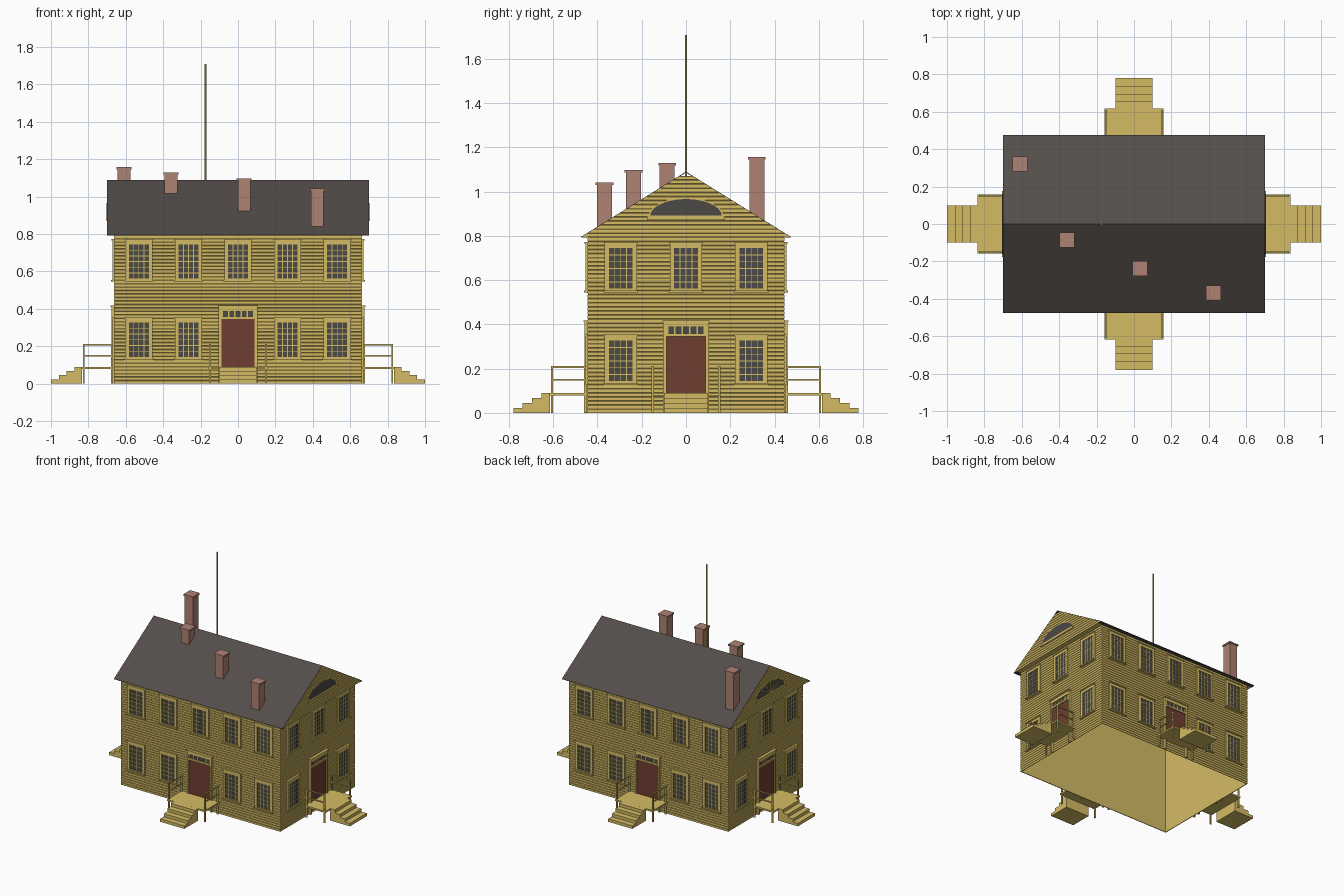
import bpy, bmesh, math
from mathutils import Matrix, Vector

cube = bpy.data.objects.get("Cube")
if cube:
    bpy.data.objects.remove(cube, do_unlink=True)


def material(name, rgb):
    m = bpy.data.materials.new(name)
    m.use_nodes = True
    m.diffuse_color = (*rgb, 1)
    m.node_tree.nodes["Principled BSDF"].inputs["Base Color"].default_value = (*rgb, 1)
    return m


yellow = material("yellow paint", (0.66, 0.50, 0.13))
slate = material("dark roof", (0.088, 0.076, 0.069))
brick = material("chimney brick", (0.42, 0.225, 0.17))
red = material("door red", (0.16, 0.047, 0.031))
glass = material("window glass", (0.07, 0.067, 0.062))


class Part:
    """Collects prisms given as (u, z) outlines extruded outward along d."""

    def __init__(self, name, mat, turn=0):
        self.name, self.mat, self.bm = name, mat, bmesh.new()
        self.rot = Matrix.Rotation(turn * math.pi / 2, 3, "Z")

    def prism(self, outline, d0, d1):
        a, b = [[self.bm.verts.new(self.rot @ Vector((u, -d, z))) for u, z in outline]
                for d in (d0, d1)]
        self.bm.faces.new(a)
        self.bm.faces.new(b[::-1])
        for i in range(len(a)):
            j = (i + 1) % len(a)
            self.bm.faces.new((a[i], b[i], b[j], a[j]))

    def box(self, u0, u1, d0, d1, z0, z1):
        self.prism([(u0, z0), (u1, z0), (u1, z1), (u0, z1)], d0, d1)

    def loft(self, rings, hollow=False):
        """Join rectangles (hx, hy, z); hollow joins the last to the first."""
        rows = [[self.bm.verts.new((sx * hx, sy * hy, z))
                 for sx, sy in ((-1, -1), (1, -1), (1, 1), (-1, 1))] for hx, hy, z in rings]
        if hollow:
            rows.append(rows[0])
        else:
            self.bm.faces.new(rows[0])
            self.bm.faces.new(rows[-1])
        for a, b in zip(rows, rows[1:]):
            for i in range(4):
                j = (i + 1) % 4
                self.bm.faces.new((a[i], a[j], b[j], b[i]))

    def finish(self):
        bmesh.ops.recalc_face_normals(self.bm, faces=self.bm.faces)
        mesh = bpy.data.meshes.new(self.name)
        self.bm.to_mesh(mesh)
        self.bm.free()
        mesh.materials.append(self.mat)
        ob = bpy.data.objects.new(self.name, mesh)
        bpy.context.collection.objects.link(ob)


WX, WY, EAVE, RIDGE = 0.662, 0.444, 0.795, 1.09
RX, RY, BOARD, GROOVE, SHELL = 0.70, 0.475, 0.0185, 0.002, 0.005


def courses(z0, count):
    """(inset, height) pairs of flat boards parted by V grooves."""
    for i in range(count):
        z = z0 + i * BOARD
        yield 0, z
        yield 0, z + BOARD - 2 * GROOVE
        yield GROOVE, z + BOARD - GROOVE


# Boarded walls: a thin shell, open underneath
walls = Part("boarded_walls", yellow)
rings = [(WX - c, WY - c, z) for c, z in courses(0, 43)]
rings += [(WX - SHELL, WY - SHELL, z) for z in (EAVE, 0)]
walls.loft(rings, hollow=True)
walls.finish()

# Gable block with the same courses, tucked under the roof
gable = Part("boarded_gables", yellow)
gable.loft([(RX - c, max(RY * (RIDGE - z) / (RIDGE - EAVE) - 0.004, 0.002), z)
            for c, z in courses(EAVE, 15)])
gable.finish()

# Roof sheet and dark eave undersides
roof = Part("roof", slate, 1)
t = 0.004
roof.prism([(-RY, EAVE), (0, RIDGE), (RY, EAVE), (RY - 0.005, EAVE - 0.002),
            (0, RIDGE - t), (-RY + 0.005, EAVE - 0.002)], -RX, RX)
for s in (-1, 1):
    roof.box(*sorted((s * WY, s * (RY - 0.004))), -RX, RX, EAVE - 0.003, EAVE + 0.002)
roof.finish()

# Chimneys with flat caps
for i, (x, y, top) in enumerate([(-0.61, 0.32, 1.157), (-0.358, -0.085, 1.13),
                                 (0.033, -0.237, 1.098), (0.424, -0.368, 1.042)]):
    c = Part(f"chimney_{i + 1}", brick)
    r = 0.034
    c.box(x - r, x + r, -y - r, -y + r, EAVE + 0.01, top - 0.01)
    r = 0.04
    c.box(x - r, x + r, -y - r, -y + r, top - 0.012, top)
    c.finish()

# Roof pole
pole = Part("roof_pole", yellow)
r = 0.005
bmesh.ops.create_cone(pole.bm, cap_ends=True, segments=8, radius1=r, radius2=r, depth=0.65,
                      matrix=Matrix.Translation((-0.174, 0, 1.383)))
pole.finish()


def window(trim, pane, u, z, wall):
    """Casing, sill, cap and 4 x 6 muntins; z is the sill bottom."""
    w, bot, top, out = 0.054, z + 0.011, z + 0.194, wall + 0.010
    pane.box(u - w, u + w, wall - 0.003, wall + 0.005, bot, top)
    for s in (-1, 1):
        trim.box(*sorted((u + s * w, u + s * 0.073)), wall - 0.003, out, z, top + 0.02)
    trim.box(u - w, u + w, wall - 0.003, out, z, bot)
    trim.box(u - w, u + w, wall - 0.003, out, top, top + 0.02)
    trim.box(u - 0.078, u + 0.078, wall, wall + 0.018, z - 0.005, z + 0.004)
    trim.box(u - 0.076, u + 0.076, wall, wall + 0.014, top + 0.02, top + 0.028)
    m = 0.002
    for i in range(1, 4):
        x = u - w + i * w / 2
        trim.box(x - m, x + m, wall, wall + 0.007, bot, top)
    for i in range(1, 6):
        y = bot + i * (top - bot) / 6
        trim.box(u - w, u + w, wall, wall + 0.007, y - m, y + m)


def entrance(side, turn, trim, pane, wall):
    """Door with surround and transom."""
    door = Part(side + "_door", red, turn)
    door.box(-0.088, 0.088, wall - 0.003, wall + 0.007, 0.09, 0.345)
    door.finish()
    back, out = wall - 0.003, wall + 0.015
    for s in (-1, 1):
        trim.box(*sorted((s * 0.088, s * 0.103)), back, out, 0.0, 0.41)
    trim.box(-0.088, 0.088, back, out, 0.345, 0.359)
    trim.box(-0.088, 0.088, back, out, 0.387, 0.41)
    trim.box(-0.106, 0.106, wall, wall + 0.02, 0.41, 0.418)
    pane.box(-0.088, 0.088, back, wall + 0.006, 0.359, 0.387)
    for i in range(6):
        x = -0.084 + i * 0.0336
        trim.box(x - 0.004, x + 0.004, wall, wall + 0.01, 0.359, 0.387)


def porch(side, turn, wall):
    """Raised landing on posts, two side railings and solid steps."""
    p = Part(side + "_landing", yellow, turn)
    p.box(-0.157, 0.157, wall, wall + 0.172, 0.078, 0.09)
    p.finish()
    rail = Part(side + "_railings", yellow, turn)
    for s in (-0.15, 0.15):
        for d in (0.01, 0.16):
            rail.box(s - 0.005, s + 0.005, wall + d - 0.005, wall + d + 0.005, 0, 0.212)
        for z in (0.15, 0.207):
            rail.box(s - 0.004, s + 0.004, wall, wall + 0.16, z - 0.004, z + 0.004)
    rail.finish()
    steps = Part(side + "_steps", yellow, turn)
    h = 0.0225
    for i in range(4):
        steps.box(-0.1, 0.1, wall + 0.17, wall + 0.335 - i * 0.042, i * h, (i + 1) * h)
    steps.finish()


def arch(w, z, h):
    n = 20
    return [(w * math.cos(math.pi * i / n), z + h * math.sin(math.pi * i / n))
            for i in range(n + 1)]


def fanlight(trim, pane):
    """Half-round gable window with a sill."""
    trim.prism(arch(0.17, 0.885, 0.088), RX - 0.01, RX + 0.001)
    pane.prism(arch(0.161, 0.891, 0.075), RX - 0.01, RX + 0.002)
    trim.box(-0.176, 0.176, RX - 0.01, RX + 0.007, 0.872, 0.888)


# Four sides, each with windows, an entrance and a porch
for turn, side in enumerate(("front", "left", "back", "right")):
    long = turn % 2 == 0
    wall = WY if long else WX
    gap, count = (0.265, 2) if long else (0.295, 1)
    trim = Part(side + "_trim", yellow, turn)
    pane = Part(side + "_panes", glass, turn)
    for i in range(-count, count + 1):
        window(trim, pane, i * gap, 0.55, wall)
        if i:
            window(trim, pane, i * gap, 0.132, wall)
    entrance(side, turn, trim, pane, wall)
    if not long:
        fanlight(trim, pane)
    if side == "right":
        # Spokes of the fan
        for k in range(1, 8):
            a = math.pi * k / 8
            x, z = 0.16 * math.cos(a), 0.891 + 0.074 * math.sin(a)
            trim.prism([(-0.003, 0.89), (0.003, 0.89), (x + 0.003, z), (x - 0.003, z)],
                       RX, RX + 0.004)
    trim.finish()
    pane.finish()
    porch(side, turn, wall + (0.001 if long else 0.003))
